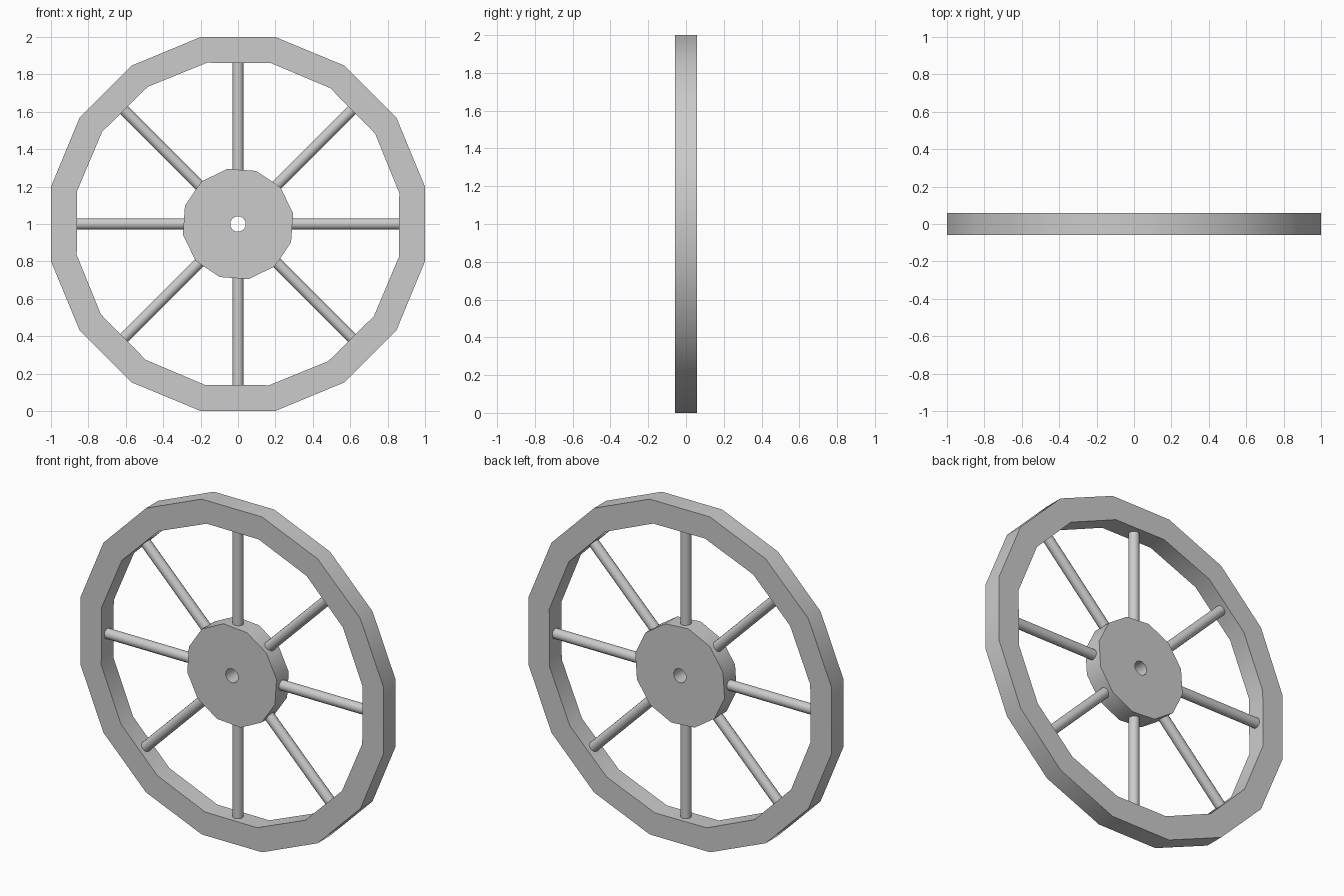
import bpy, bmesh
from math import sin, cos, pi, radians
from mathutils import Matrix, Vector

if "Cube" in bpy.data.objects:
    bpy.data.objects.remove(bpy.data.objects["Cube"])

CENTRE_Z = 1.0
HALF_DEPTH = 0.0575


def finish(bm, name, angle):
    bmesh.ops.recalc_face_normals(bm, faces=bm.faces[:])
    mesh = bpy.data.meshes.new(name)
    bm.to_mesh(mesh)
    bm.free()
    ob = bpy.data.objects.new(name, mesh)
    bpy.context.collection.objects.link(ob)
    bpy.ops.object.select_all(action='DESELECT')
    ob.select_set(True)
    bpy.context.view_layer.objects.active = ob
    bpy.ops.object.shade_smooth_by_angle(angle=radians(angle))
    return ob


def ring(name, sides, r_out, a_out, r_in, a_in):
    """Faceted washer lying in the xz plane, centred on the axle."""
    bm = bmesh.new()

    def loop(r, a, y):
        return [bm.verts.new((r * cos(radians(a) + 2 * pi * i / sides), y,
                              CENTRE_Z + r * sin(radians(a) + 2 * pi * i / sides)))
                for i in range(sides)]

    d = HALF_DEPTH
    loops = [loop(r_out, a_out, -d), loop(r_out, a_out, d),
             loop(r_in, a_in, d), loop(r_in, a_in, -d)]
    for k in range(4):
        a, b = loops[k], loops[(k + 1) % 4]
        for i in range(sides):
            j = (i + 1) % sides
            bm.faces.new((a[i], a[j], b[j], b[i]))
    return finish(bm, name, 40)


# 16-sided rim, flat at the bottom, inner opening very slightly turned
ring("rim", 16, 1 / cos(pi / 16), 11.25, 0.878, 10.87)

# 12-sided hub with the axle hole
ring("hub", 12, 0.30, 11, 0.042, 11)

# Eight round spokes from hub to rim
R0, R1 = 0.27, 0.875
for i in range(8):
    direction = Vector((cos(i * pi / 4), 0, sin(i * pi / 4)))
    bm = bmesh.new()
    place = (Matrix.Translation(Vector((0, 0, CENTRE_Z)) + direction * (R0 + R1) / 2)
             @ Matrix.Rotation(pi / 2 - i * pi / 4, 4, 'Y'))
    bmesh.ops.create_cone(bm, cap_ends=True, segments=16, radius1=0.03,
                          radius2=0.03, depth=R1 - R0, matrix=place)
    finish(bm, f"spoke_{i + 1}", 40)
